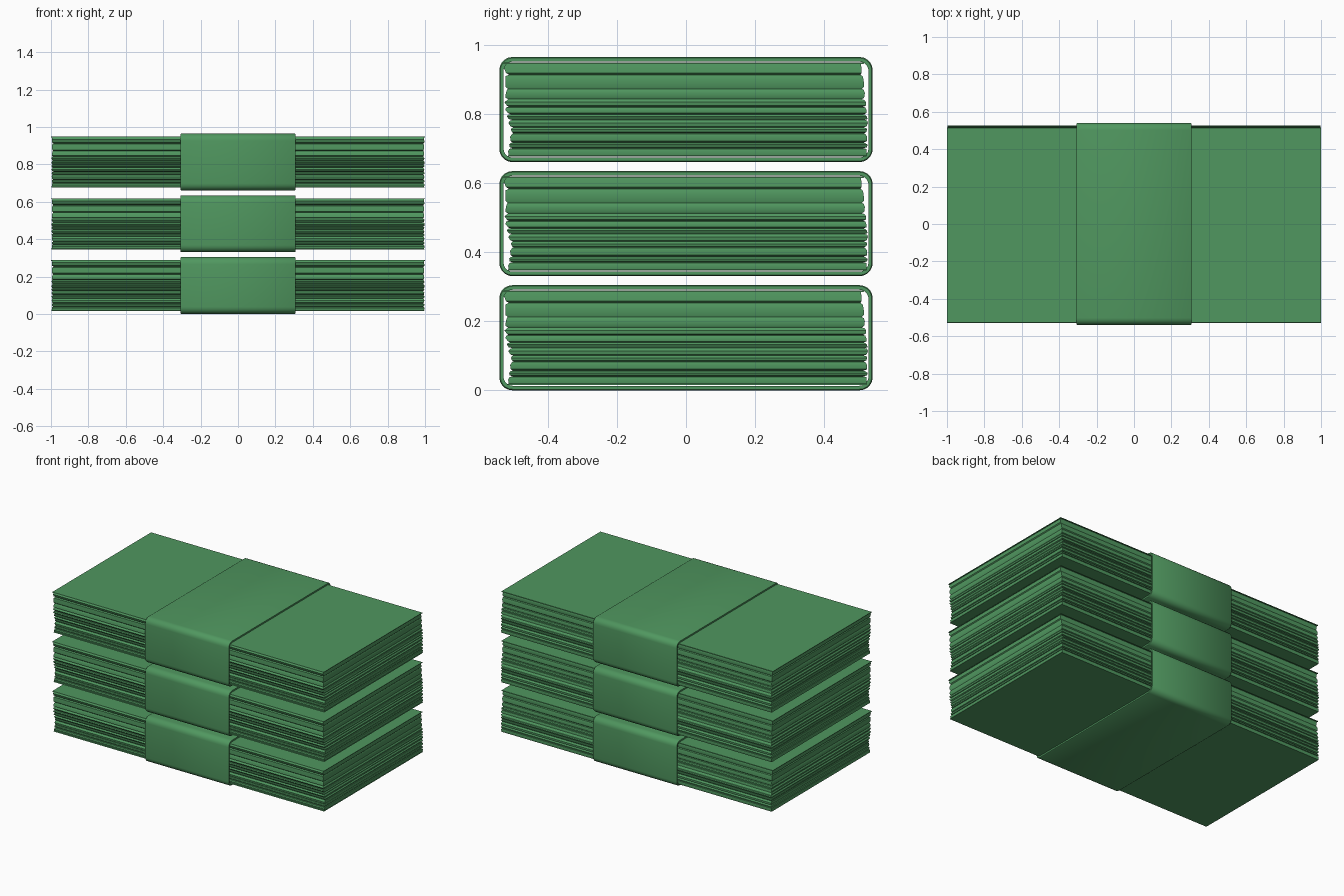
import bpy, bmesh, math, random

if "Cube" in bpy.data.objects:
    bpy.data.objects.remove(bpy.data.objects["Cube"])

green = bpy.data.materials.new("banknote green")
green.diffuse_color = (0.08, 0.31, 0.115, 1)
green.use_nodes = True
green.node_tree.nodes["Principled BSDF"].inputs["Base Color"].default_value = green.diffuse_color

PITCH = 0.33          # vertical spacing of the bundles
Z0, Z1 = 0.016, 0.288  # bottom and top of the paper in one bundle


def finish(bm, name, angle):
    bmesh.ops.recalc_face_normals(bm, faces=bm.faces[:])
    me = bpy.data.meshes.new(name)
    bm.to_mesh(me)
    bm.free()
    me.materials.append(green)
    ob = bpy.data.objects.new(name, me)
    bpy.context.collection.objects.link(ob)
    bpy.ops.object.select_all(action='DESELECT')
    ob.select_set(True)
    bpy.context.view_layer.objects.active = ob
    bpy.ops.object.shade_smooth_by_angle(angle=math.radians(angle))
    return ob


def bridge(bm, a, b):
    n = len(a)
    for i in range(n):
        j = (i + 1) % n
        bm.faces.new((a[i], a[j], b[j], b[i]))


def lerp(table, t):
    for (t0, v0), (t1, v1) in zip(table, table[1:]):
        if t <= t1:
            return v0 + (v1 - v0) * (t - t0) / (t1 - t0)
    return table[-1][1]


# Outline of the loosely stacked paper: front and back edge against height
FRONT = [(0, -.518), (.08, -.514), (.3, -.507), (.42, -.518), (.55, -.523), (1, -.526)]
BACK = [(0, .524), (.4, .526), (.6, .521), (.75, .516), (.9, .512), (1, .507)]
LAYERS = [0, .09, .15, .25, .31, .39, .45, .53, .61, .72, .87, 1]


def paper_stack(name, zoff):
    rng = random.Random(4)
    bm = bmesh.new()
    rings = []
    # Each layer bulges to the outline and is pinched in where it meets the next
    for k, (a, b) in enumerate(zip(LAYERS, LAYERS[1:])):
        for f, pinch in ((0, .010), (.15, .002), (.6, 0), (.9, .004)):
            t = a + (b - a) * f
            if t == 0:
                pinch = 0
            x0, x1 = (-.998 + pinch * .7 + rng.uniform(0, .004),
                      .998 - pinch * .7 - rng.uniform(0, .004))
            y0 = lerp(FRONT, t) + pinch + rng.uniform(-.002, .003)
            y1 = lerp(BACK, t) - pinch + rng.uniform(-.003, .002)
            rings.append((x0, x1, y0, y1, Z0 + (Z1 - Z0) * t))
    # The top note lies flat and reaches the full outline
    rings.append((-1, 1, -.528, .515, Z1 - .004))
    rings.append((-1, 1, -.527, .513, Z1))
    loops = []
    for x0, x1, y0, y1, z in rings:
        loops.append([bm.verts.new((x, y, z + zoff))
                      for x, y in ((x0, y0), (x1, y0), (x1, y1), (x0, y1))])
    for a, b in zip(loops, loops[1:]):
        bridge(bm, a, b)
    bm.faces.new(loops[0])
    bm.faces.new(loops[-1])
    finish(bm, name, 35)


def rounded_rect(hy, z0, z1, r, steps=5):
    pts = []
    for cy, cz, start in ((hy - r, z1 - r, 0), (-hy + r, z1 - r, 90),
                          (-hy + r, z0 + r, 180), (hy - r, z0 + r, 270)):
        for i in range(steps + 1):
            a = math.radians(start + 90 * i / steps)
            pts.append((cy + r * math.cos(a), cz + r * math.sin(a)))
    return pts


def paper_band(name, zoff):
    bm = bmesh.new()
    outer = rounded_rect(.54, 0, .304, .038)
    inner = rounded_rect(.528, .013, .291, .027)
    soft = rounded_rect(.537, .003, .301, .035)

    def ring(pts, x):
        return [bm.verts.new((x, y, z + zoff)) for y, z in pts]
    # Closed sleeve: inside, rim, softened edge, outside
    loops = [ring(inner, -.308), ring(soft, -.308), ring(outer, -.304),
             ring(outer, .304), ring(soft, .308), ring(inner, .308)]
    for i in range(len(loops)):
        bridge(bm, loops[i], loops[(i + 1) % len(loops)])
    finish(bm, name, 40)


for n, label in enumerate(("bottom", "middle", "top")):
    paper_stack(label + "_note_stack", n * PITCH)
    paper_band(label + "_paper_band", n * PITCH)
